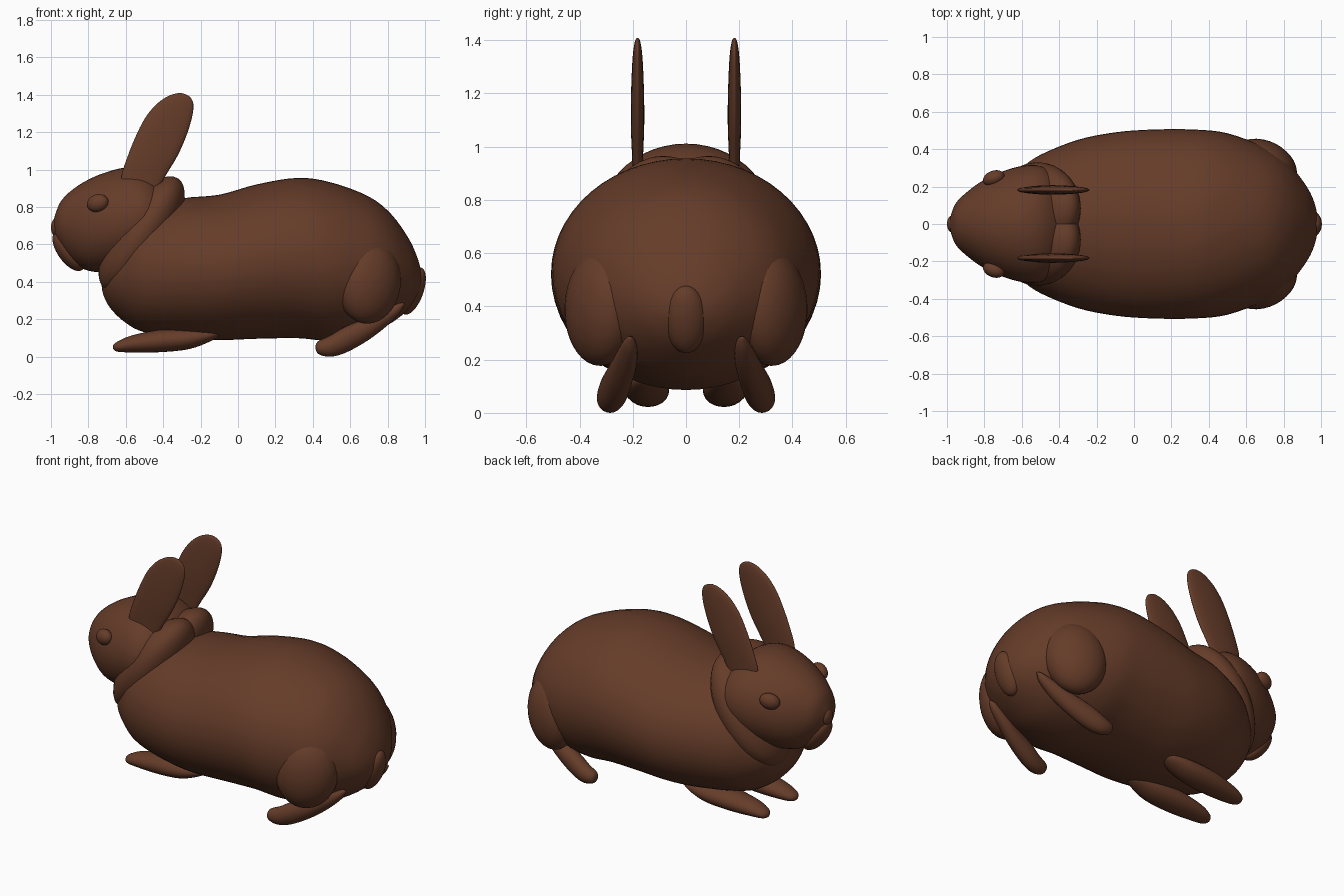
import bpy, bmesh, math
from mathutils import Vector, Matrix

fur = bpy.data.materials.new("brown fur")
fur.diffuse_color = (0.13, 0.045, 0.022, 1)


def finish(name, bm):
    bmesh.ops.recalc_face_normals(bm, faces=bm.faces)
    me = bpy.data.meshes.new(name)
    bm.to_mesh(me)
    bm.free()
    me.materials.append(fur)
    for p in me.polygons:
        p.use_smooth = True
    ob = bpy.data.objects.new(name, me)
    bpy.context.collection.objects.link(ob)
    return ob


def smooth_rows(rows, n=4):
    """Catmull-Rom interpolation of section rows."""
    rows = [Vector(r) for r in rows]
    out = []
    for i in range(len(rows) - 1):
        p0, p1, p2 = rows[max(i - 1, 0)], rows[i], rows[i + 1]
        p3 = rows[min(i + 2, len(rows) - 1)]
        for k in range(n):
            t = k / n
            out.append(0.5 * (2 * p1 + (p2 - p0) * t + (2 * p0 - 5 * p1 + 4 * p2 - p3) * t * t
                              + (3 * p1 - p0 - 3 * p2 + p3) * t ** 3))
    return out + [rows[-1]]


def loft(name, rows, sides=40, axis="x"):
    """Skin elliptical sections (x, y, z, half width, half height)."""
    bm = bmesh.new()
    rings = []
    for x, y, z, a, b in smooth_rows(rows):
        ring = []
        for k in range(sides):
            t = 2 * math.pi * k / sides
            u, v = max(a, 0.001) * math.cos(t), max(b, 0.001) * math.sin(t)
            ring.append(bm.verts.new((x, y + u, z + v) if axis == "x" else (x + v, y + u, z)))
        rings.append(ring)
    for r, s in zip(rings, rings[1:]):
        for k in range(sides):
            j = (k + 1) % sides
            bm.faces.new((r[k], r[j], s[j], s[k]))
    bm.faces.new(rings[0])
    bm.faces.new(rings[-1])
    return finish(name, bm)


def ellipsoid(name, centre, radii, tilt=0, turn=0):
    """Ball scaled to radii, tilted about y, then turned about z."""
    bm = bmesh.new()
    bmesh.ops.create_uvsphere(bm, u_segments=32, v_segments=20, radius=1)
    m = (Matrix.Translation(centre) @ Matrix.Rotation(math.radians(turn), 4, "Z")
         @ Matrix.Rotation(math.radians(tilt), 4, "Y") @ Matrix.Diagonal((*radii, 1)))
    bmesh.ops.transform(bm, matrix=m, verts=bm.verts)
    return finish(name, bm)


def upright(x, top, bottom, width):
    return (x, 0, (top + bottom) / 2, width, (top - bottom) / 2)


# body: x, top, bottom, half width
loft("body", [upright(*r) for r in [
    (-0.73, 0.46, 0.40, 0.03), (-0.72, 0.53, 0.34, 0.12), (-0.68, 0.62, 0.265, 0.22),
    (-0.60, 0.73, 0.19, 0.30), (-0.50, 0.80, 0.14, 0.37), (-0.30, 0.855, 0.11, 0.45),
    (-0.10, 0.875, 0.098, 0.49), (0.10, 0.93, 0.105, 0.505), (0.32, 0.965, 0.108, 0.505),
    (0.50, 0.94, 0.095, 0.485), (0.70, 0.865, 0.13, 0.41), (0.82, 0.77, 0.19, 0.33),
    (0.91, 0.645, 0.26, 0.22), (0.955, 0.55, 0.32, 0.14), (0.978, 0.47, 0.37, 0.06),
    (0.982, 0.43, 0.41, 0.0)]], 56)

# head
loft("head", [upright(*r) for r in [
    (-0.985, 0.74, 0.68, 0.02), (-0.975, 0.775, 0.65, 0.06), (-0.95, 0.835, 0.60, 0.115),
    (-0.90, 0.89, 0.53, 0.165), (-0.82, 0.945, 0.475, 0.225), (-0.72, 0.99, 0.46, 0.275),
    (-0.60, 1.02, 0.47, 0.31), (-0.50, 1.005, 0.52, 0.31), (-0.42, 0.95, 0.58, 0.26),
    (-0.37, 0.88, 0.66, 0.15), (-0.36, 0.78, 0.74, 0.0)]], 48)
ellipsoid("nose", (-0.972, 0, 0.70), (0.028, 0.045, 0.05))
ellipsoid("chin", (-0.905, 0, 0.575), (0.06, 0.085, 0.125), tilt=-35)

for side, s in (("left", 1), ("right", -1)):
    # neck ruff in two lobes
    ellipsoid(side + "_neck_ruff", (-0.515, s * 0.085, 0.665), (0.15, 0.245, 0.355), tilt=33)
    ellipsoid(side + "_eye", (-0.75, s * 0.245, 0.83), (0.06, 0.04, 0.047), tilt=-15, turn=s * 20)

    # flat upright ear: z, front x, back x, half thickness
    loft(side + "_ear", [((a + b) / 2, s * 0.182, z, t, (b - a) / 2) for z, a, b, t in [
        (0.90, -0.62, -0.43, 0.018), (0.98, -0.622, -0.385, 0.021), (1.08, -0.59, -0.325, 0.025),
        (1.18, -0.55, -0.28, 0.025), (1.28, -0.50, -0.248, 0.022), (1.35, -0.445, -0.238, 0.018),
        (1.39, -0.395, -0.25, 0.013), (1.41, -0.355, -0.275, 0.008), (1.418, -0.32, -0.30, 0.002)]],
        24, "z")

    # front paw lying along the ground
    loft(side + "_front_leg", [
        (-0.668, s * 0.14, 0.06, 0.01, 0.01), (-0.645, s * 0.14, 0.063, 0.042, 0.027),
        (-0.57, s * 0.14, 0.077, 0.065, 0.045), (-0.42, s * 0.145, 0.093, 0.082, 0.06),
        (-0.26, s * 0.15, 0.105, 0.08, 0.055), (-0.14, s * 0.15, 0.125, 0.055, 0.03),
        (-0.08, s * 0.15, 0.14, 0.01, 0.006)], 24)

    # hind leg
    ellipsoid(side + "_thigh", (0.70, s * 0.318, 0.405), (0.18, 0.125, 0.22), tilt=8, turn=-s * 27)
    loft(side + "_hind_foot", [
        (0.415, s * 0.29, 0.06, 0.008, 0.01), (0.43, s * 0.29, 0.058, 0.035, 0.035),
        (0.49, s * 0.285, 0.065, 0.05, 0.056), (0.57, s * 0.27, 0.098, 0.055, 0.07),
        (0.68, s * 0.248, 0.15, 0.05, 0.063), (0.78, s * 0.225, 0.21, 0.042, 0.05),
        (0.86, s * 0.212, 0.265, 0.025, 0.03), (0.89, s * 0.21, 0.29, 0.005, 0.006)], 24)

# tail
ellipsoid("tail", (0.935, 0, 0.36), (0.056, 0.078, 0.133), tilt=20)

# drop everything exactly onto the ground
low = min(v.co.z for o in bpy.data.objects for v in o.data.vertices)
for o in bpy.data.objects:
    o.data.transform(Matrix.Translation((0, 0, -low)))
